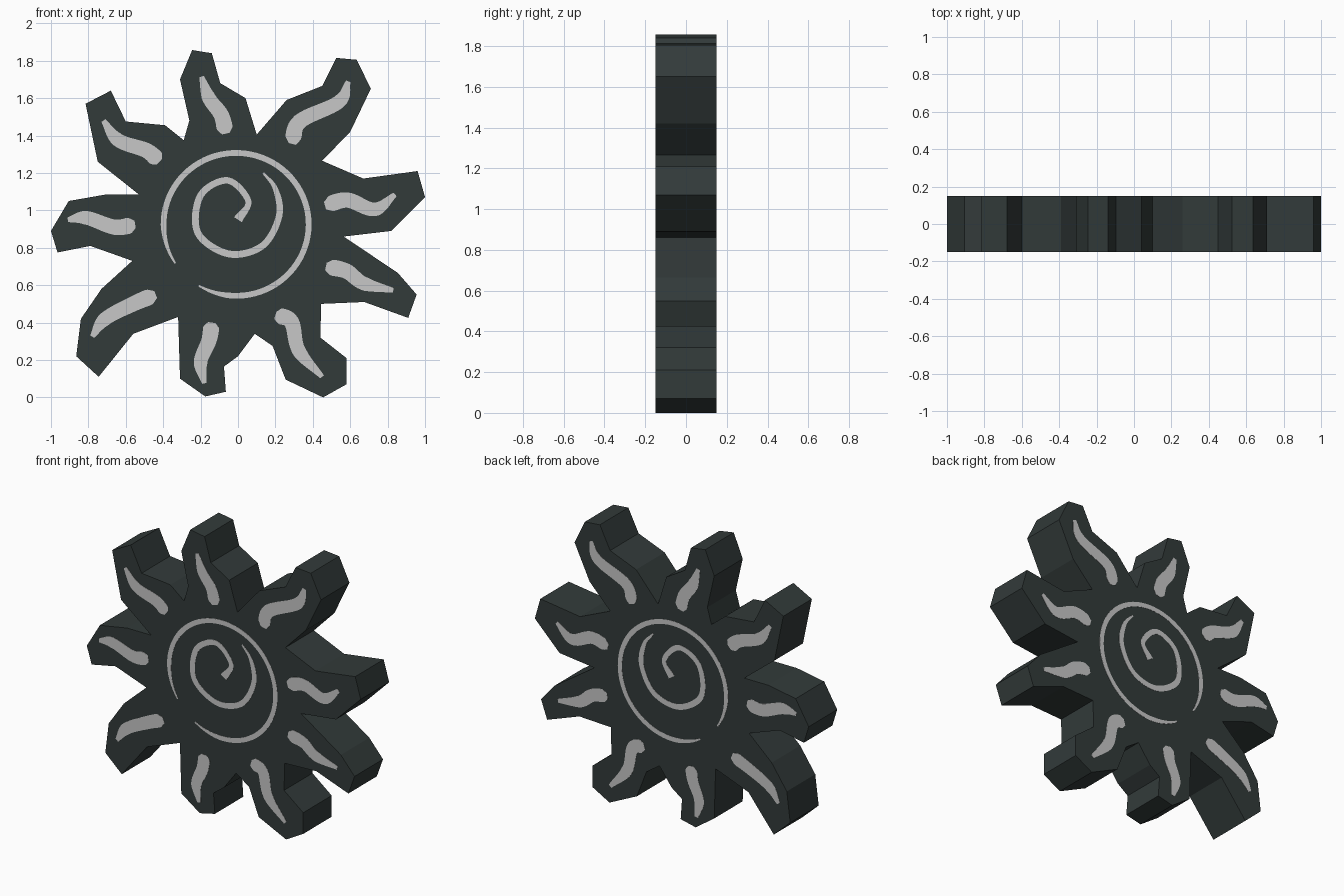
import bpy, bmesh, math
from mathutils import Vector

if "Cube" in bpy.data.objects:
    bpy.data.objects.remove(bpy.data.objects["Cube"])

HALF = 0.1485     # half thickness of the slab
PLATE = 0.0015    # how far the painted marks stand proud


def material(name, rgb):
    m = bpy.data.materials.new(name)
    m.diffuse_color = (*rgb, 1)
    m.use_nodes = True
    m.node_tree.nodes["Principled BSDF"].inputs["Base Color"].default_value = m.diffuse_color
    return m


def make_object(name, bm, mat):
    bmesh.ops.recalc_face_normals(bm, faces=bm.faces)
    me = bpy.data.meshes.new(name)
    bm.to_mesh(me)
    bm.free()
    me.materials.append(mat)
    bpy.context.collection.objects.link(bpy.data.objects.new(name, me))


slate = material("dark slate", (0.032, 0.043, 0.042))
grey = material("light grey", (0.57, 0.57, 0.57))

# Sun outline, one short profile (x, z) per ray, clockwise from the top ray
rays = [
    [(-.29, 1.375), (-.26, 1.48), (-.31, 1.70), (-.245, 1.857), (-.14, 1.84), (-.095, 1.68), (.04, 1.60)],
    [(.10, 1.405), (.26, 1.59), (.45, 1.665), (.525, 1.815), (.635, 1.805), (.71, 1.65), (.60, 1.42)],
    [(.45, 1.265), (.67, 1.17), (.96, 1.21), (1.0, 1.07), (.82, .89)],
    [(.565, .86), (.855, .665), (.955, .55), (.91, .425), (.675, .51)],
    [(.445, .50), (.44, .32), (.58, .21), (.58, .07), (.455, 0), (.255, .095), (.185, .275)],
    [(.09, .34), (0, .22), (-.075, .165), (-.065, .03), (-.175, .005), (-.31, .10)],
    [(-.32, .43), (-.56, .34), (-.745, .11), (-.865, .22), (-.84, .42), (-.73, .58)],
    [(-.565, .73), (-.79, .81), (-.965, .775), (-1, .89), (-.905, 1.05), (-.705, 1.085)],
    [(-.53, 1.085), (-.75, 1.26), (-.815, 1.57), (-.68, 1.64), (-.60, 1.475), (-.39, 1.455)],
]
bm = bmesh.new()
face = bm.faces.new([bm.verts.new((x, -HALF, z)) for ray in rays for x, z in ray])
ext = bmesh.ops.extrude_face_region(bm, geom=[face], use_keep_orig=True)
bmesh.ops.translate(bm, vec=(0, 2 * HALF, 0),
                    verts=[v for v in ext["geom"] if isinstance(v, bmesh.types.BMVert)])
make_object("sun_slab", bm, slate)


def smooth_path(pts, steps=8):
    """Catmull-Rom curve through (x, z) points."""
    p = [Vector(q) for q in pts]
    p = [2 * p[0] - p[1]] + p + [2 * p[-1] - p[-2]]
    out = []
    for a, b, c, d in zip(p, p[1:], p[2:], p[3:]):
        for i in range(steps):
            t = i / steps
            out.append(0.5 * (2 * b + (c - a) * t + (2 * a - 5 * b + 4 * c - d) * t * t
                              + (3 * b - a - 3 * c + d) * t ** 3))
    return out + [p[-2]]


def brush_mark(name, path, width):
    """Thin plate along a path, width given by a rule, on front and back."""
    last = len(path) - 1
    for side, sign in (("front", -1), ("back", 1)):
        bm = bmesh.new()
        rows = []
        for i, q in enumerate(path):
            t = path[min(i + 1, last)] - path[max(i - 1, 0)]
            n = Vector((-t.y, t.x)).normalized() * width(i / last) / 2
            rows.append([bm.verts.new((q.x + k * n.x, sign * y, q.y + k * n.y))
                         for y, k in ((HALF - PLATE, -1), (HALF - PLATE, 1),
                                      (HALF + PLATE, 1), (HALF + PLATE, -1))])
        for a, b in zip(rows, rows[1:]):
            for j in range(4):
                k = (j + 1) % 4
                bm.faces.new((a[j], a[k], b[k], b[j]))
        bm.faces.new(rows[0])
        bm.faces.new(rows[-1][::-1])
        make_object(f"{name}_{side}", bm, grey)


# Wavy mark on each ray, from the inner end to the narrow tip
waves = [
    [(-.065, 1.41), (-.09, 1.51), (-.155, 1.60), (-.195, 1.715)],
    [(.29, 1.355), (.33, 1.475), (.54, 1.58), (.59, 1.69)],
    [(.465, 1.025), (.585, 1.055), (.73, 1.005), (.84, 1.085)],
    [(.47, .70), (.58, .675), (.67, .61), (.83, .572)],
    [(.20, .44), (.285, .405), (.325, .25), (.45, .11)],
    [(-.14, .40), (-.155, .305), (-.20, .19), (-.18, .075)],
    [(-.44, .55), (-.56, .50), (-.71, .42), (-.78, .325)],
    [(-.55, .925), (-.66, .91), (-.81, .96), (-.91, .95)],
    [(-.42, 1.26), (-.49, 1.32), (-.64, 1.375), (-.72, 1.48)],
]
for n, pts in enumerate(waves, 1):
    brush_mark(f"ray_mark_{n}", smooth_path(pts),
               lambda f: min(.04 + .5 * f, .09 - .025 * f, .025 + .16 * (1 - f)))

# Spiral in the middle, thick at its inner end and tapering outwards
spiral = [(0, .95), (.055, 1.05), (-.055, 1.16), (-.20, 1.08), (-.215, .88),
          (-.05, .767), (.13, .81), (.22, .97), (.20, 1.115), (.135, 1.20)]
brush_mark("spiral", smooth_path(spiral),
           lambda f: max(.05 - .25 * f, min(.03 + .007 * math.sin(math.pi * f), .01 + .15 * (1 - f))))

# Ring around it, tapering into a small gap at the lower left
angles = [math.radians(213 - 334 * i / 72) for i in range(73)]
brush_mark("ring", [Vector((-.01 + .388 * math.cos(a), .925 + .382 * math.sin(a))) for a in angles],
           lambda f: .031 * min(1, .3 + 7 * f, .3 + 9 * (1 - f)))
